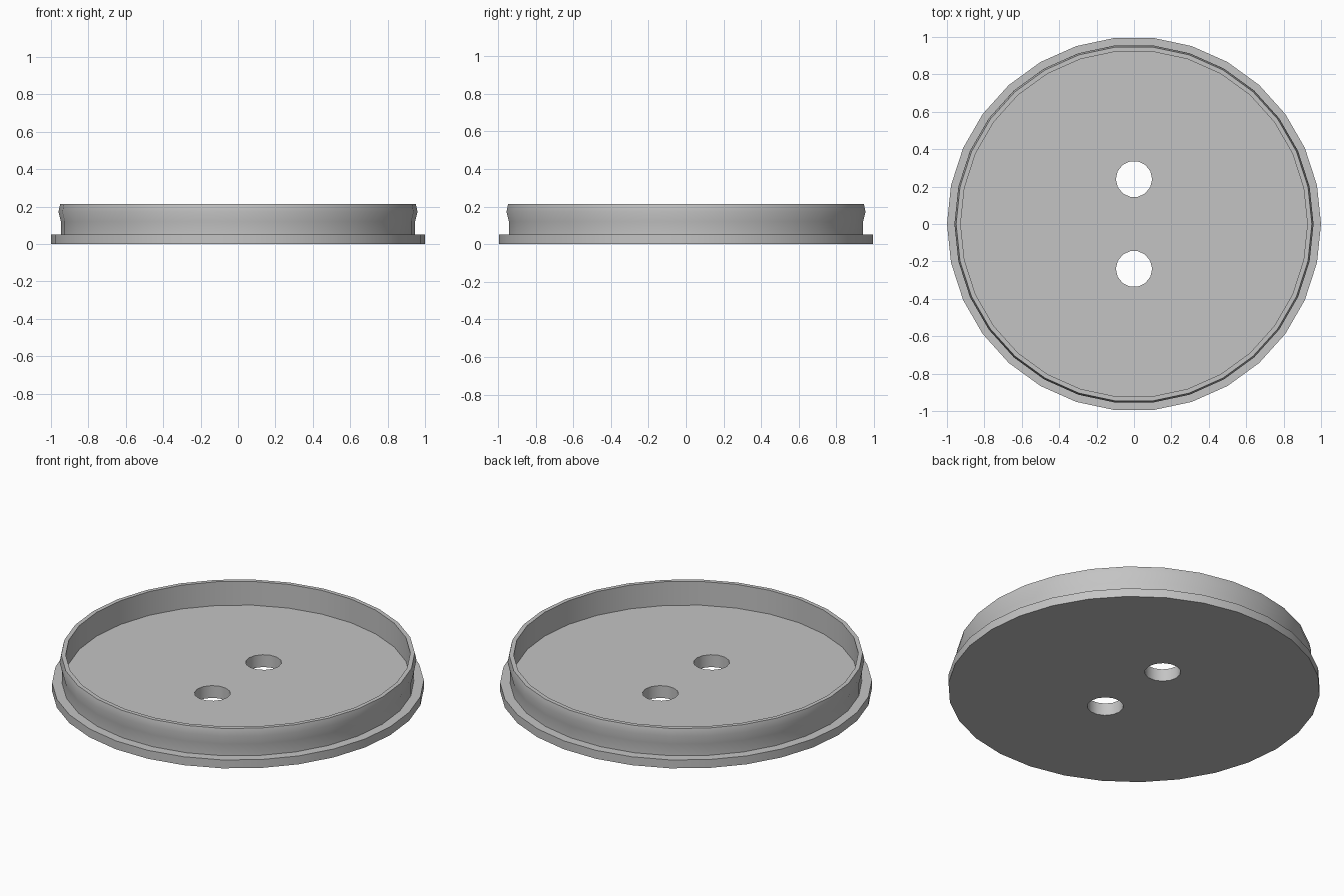
import bpy
import bmesh
from math import cos, sin, tau, radians

if "Cube" in bpy.data.objects:
    bpy.data.objects.remove(bpy.data.objects["Cube"])

SIDES = 30
HOLE_SIDES = 14
HOLE_RADIUS = 0.097
HOLE_OFFSET = 0.24

# Plain grey plastic
grey = bpy.data.materials.new("plain_grey")
grey.use_nodes = True
colour = (0.55, 0.55, 0.55, 1)
grey.diffuse_color = colour
grey.node_tree.nodes["Principled BSDF"].inputs["Base Color"].default_value = colour


def lathe(name, profile, sides, y=0):
    """Solid of revolution about z, capped at both profile ends."""
    bm = bmesh.new()
    rings = [[bm.verts.new((r * cos(tau * i / sides), y + r * sin(tau * i / sides), z))
              for i in range(sides)] for r, z in profile]
    for low, high in zip(rings, rings[1:]):
        for i in range(sides):
            j = (i + 1) % sides
            bm.faces.new((low[i], low[j], high[j], high[i]))
    bm.faces.new(rings[0][::-1])
    bm.faces.new(rings[-1])
    bmesh.ops.recalc_face_normals(bm, faces=bm.faces)
    mesh = bpy.data.meshes.new(name)
    bm.to_mesh(mesh)
    bm.free()
    obj = bpy.data.objects.new(name, mesh)
    bpy.context.collection.objects.link(obj)
    mesh.materials.append(grey)
    return obj


# Lid: flange, snap-fit wall with a bulge, thin rim, recessed floor
lid = lathe("lid", [(1, 0), (1, 0.05), (0.947, 0.05), (0.947, 0.12), (0.96, 0.172),
                    (0.951, 0.214), (0.927, 0.214), (0.927, 0.073)], SIDES)
bpy.context.view_layer.objects.active = lid
lid.select_set(True)

# Two round through holes
for side in (-1, 1):
    cutter = lathe("hole_cutter", [(HOLE_RADIUS, -0.1), (HOLE_RADIUS, 0.3)],
                   HOLE_SIDES, side * HOLE_OFFSET)
    cutter.hide_render = True
    cut = lid.modifiers.new("hole", "BOOLEAN")
    cut.operation = "DIFFERENCE"
    cut.solver = "EXACT"
    cut.object = cutter
    bpy.ops.object.modifier_apply(modifier=cut.name)
    bpy.data.objects.remove(cutter)

bpy.ops.object.shade_smooth_by_angle(angle=radians(30))
